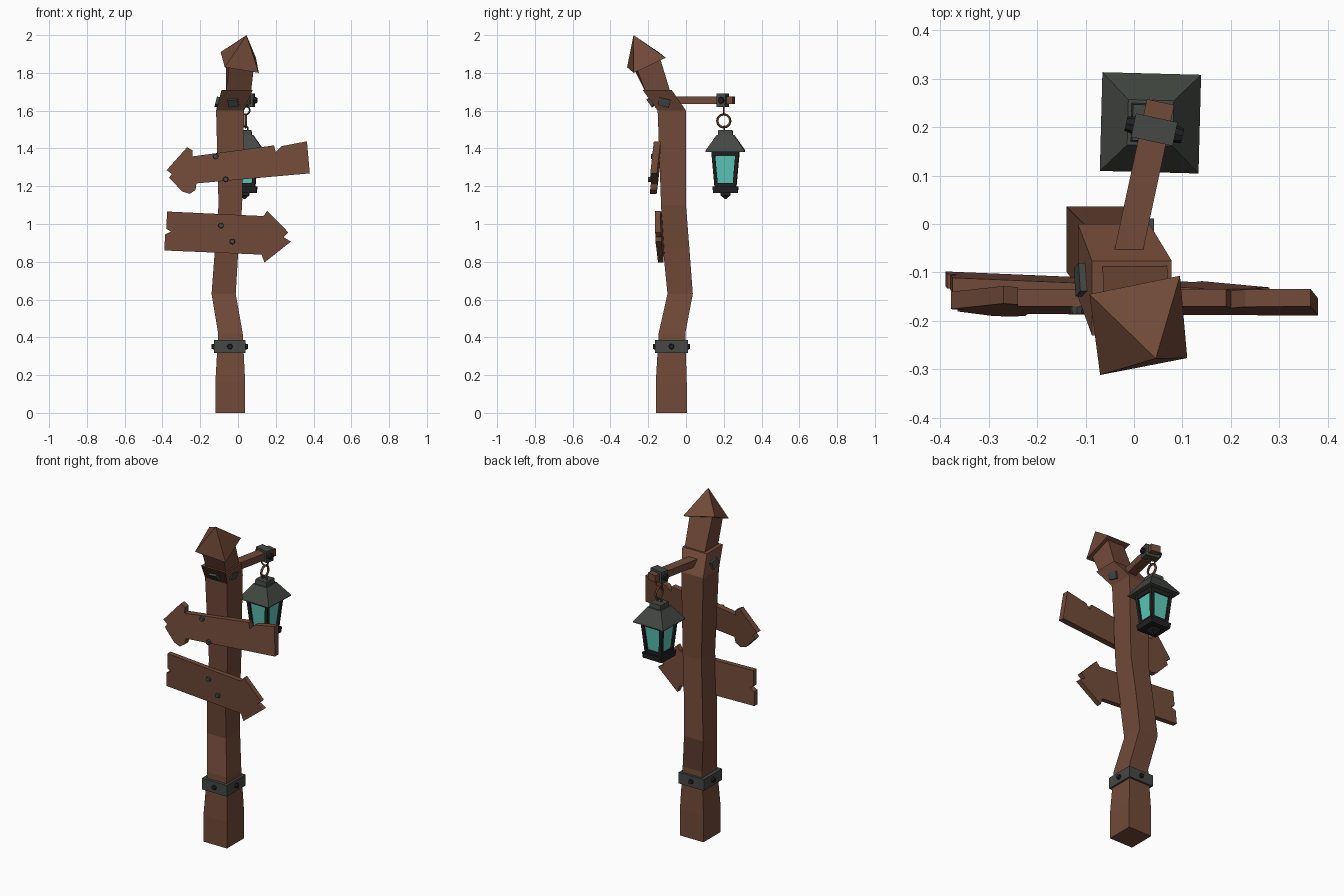
import bpy, bmesh
from math import radians, pi, atan2
from mathutils import Vector, Matrix

cube = bpy.data.objects.get("Cube")
if cube:
    bpy.data.objects.remove(cube, do_unlink=True)


def material(name, rgb):
    m = bpy.data.materials.new(name)
    m.use_nodes = True
    m.diffuse_color = (*rgb, 1)
    m.node_tree.nodes["Principled BSDF"].inputs["Base Color"].default_value = (*rgb, 1)
    return m


WOOD = material("brown wood", (0.165, 0.068, 0.04))
IRON = material("grey iron", (0.058, 0.065, 0.056))
DARK = material("black iron", (0.014, 0.015, 0.014))
GLASS = material("teal glass", (0.11, 0.58, 0.49))


def finish(bm, name, mat, matrix=None):
    if matrix:
        bm.transform(matrix)
    bmesh.ops.recalc_face_normals(bm, faces=bm.faces)
    mesh = bpy.data.meshes.new(name)
    bm.to_mesh(mesh)
    bm.free()
    mesh.materials.append(mat)
    ob = bpy.data.objects.new(name, mesh)
    bpy.context.collection.objects.link(ob)
    return ob


def loft(name, rings, mat, matrix=None):
    """Join equal-length point rings into a closed solid."""
    bm = bmesh.new()
    loops = [[bm.verts.new(p) for p in ring] for ring in rings]
    n = len(loops[0])
    for a, b in zip(loops, loops[1:]):
        for i in range(n):
            j = (i + 1) % n
            bm.faces.new((a[i], a[j], b[j], b[i]))
    bm.faces.new(loops[0])
    bm.faces.new(loops[-1])
    return finish(bm, name, mat, matrix)


def rect(z, x0, x1, y0, y1):
    return [(x0, y0, z), (x1, y0, z), (x1, y1, z), (x0, y1, z)]


def square(z, h):
    return rect(z, -h, h, -h, h)


def box(name, centre, size, mat, rot=None):
    bm = bmesh.new()
    bmesh.ops.create_cube(bm, size=1)
    bm.transform(Matrix.Diagonal((*size, 1)))
    return finish(bm, name, mat, Matrix.Translation(centre) @ (rot or Matrix()))


def bolt(name, centre, direction, radius, depth, mat=DARK, sides=8):
    bm = bmesh.new()
    bmesh.ops.create_cone(bm, cap_ends=True, segments=sides, radius1=radius,
                          radius2=radius * 0.8, depth=depth)
    rot = Vector(direction).to_track_quat('Z', 'Y').to_matrix().to_4x4()
    return finish(bm, name, mat, Matrix.Translation(centre) @ rot)


# Crooked post
loft("post", [rect(*r) for r in (
    (0, -0.12, 0.038, -0.16, 0.004), (0.16, -0.12, 0.038, -0.16, 0.004),
    (0.42, -0.105, 0.025, -0.145, -0.004), (0.63, -0.14, -0.012, -0.098, 0.036),
    (0.87, -0.122, 0.002, -0.122, 0.018), (1.1, -0.103, 0.022, -0.132, 0),
    (1.6, -0.116, 0.032, -0.15, 0), (1.71, -0.087, 0.078, -0.23, -0.076))], WOOD)

# Leaning neck and pyramid cap
CAP = [(-0.07, -0.312, 1.83), (0.11, -0.277, 1.8), (0.095, -0.107, 1.88), (-0.092, -0.145, 1.91)]
centre = sum((Vector(p) for p in CAP), Vector()) / 4
neck_top = [centre.lerp(Vector(p), 0.72) for p in CAP]
loft("neck", [rect(1.69, -0.065, 0.068, -0.21, -0.08), neck_top], WOOD)
tip = Vector((0.045, -0.278, 2.0))
loft("cap", [CAP, [tip.lerp(Vector(p), 0.01) for p in CAP]], WOOD)

# Iron plates around the bent collar
box("front_plate", (-0.026, -0.185, 1.645), (0.055, 0.025, 0.045), IRON,
    Matrix.Rotation(radians(35), 4, 'X') @ Matrix.Rotation(radians(-8), 4, 'Y'))
for name, x, lean in (("left_plate", 0.047, 14), ("right_plate", -0.106, 14)):
    box(name, (x, -0.115, 1.645), (0.024, 0.06, 0.042), IRON,
        Matrix.Rotation(radians(lean), 4, 'Y') @ Matrix.Rotation(radians(-15), 4, 'X'))

# Lower iron band with a bolt on each side
bx, by, bz = -0.043, -0.077, 0.351
box("band", (bx, by, bz), (0.168, 0.176, 0.068), IRON)
for name, dx, dy in (("left", 1, 0), ("right", -1, 0), ("front", 0, -1), ("back", 0, 1)):
    bolt("band_bolt_" + name, (bx + dx * 0.088, by + dy * 0.09, bz), (dx, dy, 0), 0.016, 0.018)


# Arrow boards: outline in x and z, leaning and turned by slopes
def board(name, outline, y_at, thick, nails):
    ring = [[(x, y_at(x, z) + s * thick / 2, z) for x, z in outline] for s in (-1, 1)]
    loft(name, ring, WOOD)
    for i, (x, z) in enumerate(nails):
        bolt(f"{name}_nail_{i + 1}", (x, y_at(x, z) - thick / 2 - 0.004, z),
             (0, -1, 0), 0.016, 0.02, IRON)


board("upper_sign",
      [(0.365, 1.438), (0.38, 1.268), (-0.22, 1.215), (-0.225, 1.18), (-0.255, 1.16),
       (-0.295, 1.172), (-0.365, 1.245), (-0.35, 1.265), (-0.378, 1.285), (-0.27, 1.406),
       (-0.24, 1.39), (-0.24, 1.358), (0.19, 1.416), (0.2, 1.382), (0.23, 1.412)],
      lambda x, z: -0.162 + 0.11 * (z - 1.3) - 0.015 * x, 0.036,
      [(-0.118, 1.358), (-0.065, 1.236)])
board("lower_sign",
      [(-0.375, 1.066), (-0.38, 0.975), (-0.355, 0.96), (-0.386, 0.944), (-0.39, 0.86),
       (0.125, 0.838), (0.14, 0.796), (0.28, 0.907), (0.242, 0.93), (0.267, 0.955),
       (0.155, 1.07), (0.135, 1.042)],
      lambda x, z: -0.136 - 0.06 * (z - 0.95) - 0.045 * x, 0.03,
      [(-0.09, 0.992), (-0.03, 0.907)])

# Arm behind the post
start, end = Vector((-0.012, -0.06, 1.655)), Vector((0.055, 0.252, 1.655))
along = (end - start).normalized()
turn = Matrix.Rotation(atan2(-along.x, along.y), 4, 'Z')
box("arm", (start + end) / 2, (0.058, (end - start).length, 0.042), WOOD, turn)
clamp = Vector((0.042, 0.195, 1.655))
box("arm_clamp", clamp, (0.088, 0.05, 0.07), IRON, turn)
side = turn @ Vector((1, 0, 0))
for name, s in (("left", 1), ("right", -1)):
    bolt("clamp_bolt_" + name, clamp + side * s * 0.05, side * s, 0.019, 0.02)


# Hanging links
def link(name, centre, major, minor, rot, mat):
    bpy.ops.mesh.primitive_torus_add(major_segments=12, minor_segments=5,
                                     major_radius=major, minor_radius=minor)
    ob = bpy.context.object
    ob.name = name
    ob.data.materials.append(mat)
    ob.data.transform(Matrix.Translation(centre) @ rot)


link("ring", (0.04, 0.2, 1.546), 0.034, 0.007, Matrix.Rotation(pi / 2, 4, 'Y'), WOOD)
link("hook", (0.04, 0.2, 1.602), 0.022, 0.005, Matrix.Rotation(pi / 2, 4, 'X'), WOOD)
link("lantern_loop", (0.037, 0.202, 1.503), 0.015, 0.005, Matrix.Rotation(pi / 2, 4, 'X'), IRON)

# Lantern, built about its own axis
place = Matrix.Translation((0.034, 0.209, 0)) @ Matrix.Rotation(radians(-1.5), 4, 'Z')
loft("lantern_roof", [square(1.382, 0.102), square(1.39, 0.102), square(1.47, 0.047)], IRON, place)
loft("lantern_crown", [square(1.468, 0.04), square(1.497, 0.037)], IRON, place)
loft("lantern_rail", [square(1.36, 0.069), square(1.383, 0.073)], DARK, place)
loft("lantern_glass", [square(1.19, 0.046), square(1.37, 0.062)], GLASS, place)
loft("lantern_base", [square(1.165, 0.064), square(1.198, 0.068)], DARK, place)
loft("lantern_sill", [square(1.198, 0.057), square(1.216, 0.057)], DARK, place)
loft("lantern_finial", [square(1.132, 0.003), square(1.152, 0.026), square(1.166, 0.026)], DARK, place)
for i in range(4):
    bar = [[(x - s, y - s, z) for x, y, z in square(z0, 0.0095)]
           for z0, s, z in ((1.195, 0.0475, 0), (1.375, 0.0635, 0))]
    loft(f"lantern_bar_{i + 1}",
         [[(x, y, z) for (x, y, _) in ring] for ring, z in zip(bar, (1.195, 1.375))],
         DARK, place @ Matrix.Rotation(i * pi / 2, 4, 'Z'))
